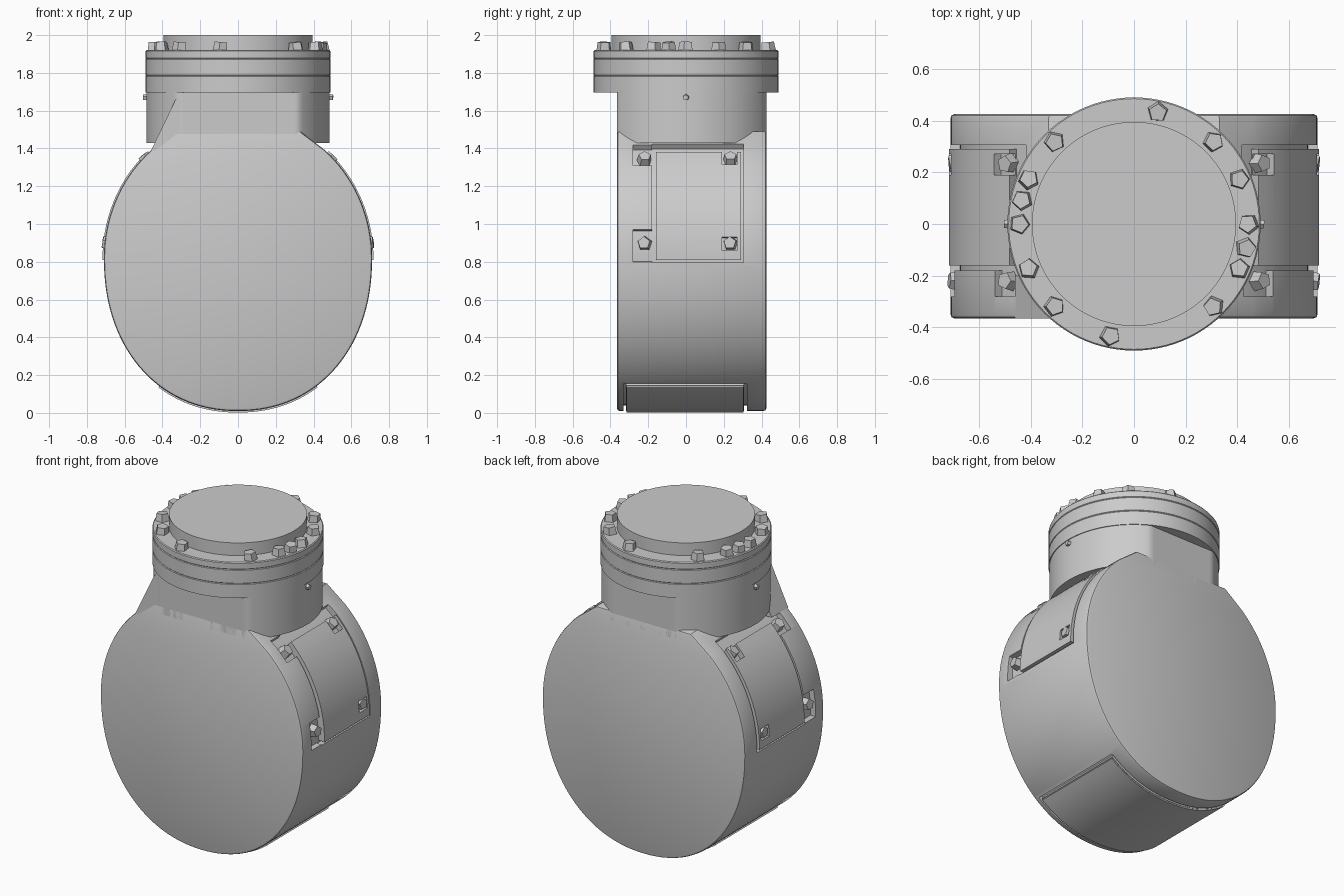
import bpy, bmesh, math, random
from math import sin, cos, radians, degrees, pi
from mathutils import Vector

random.seed(4)
if "Cube" in bpy.data.objects:
    bpy.data.objects.remove(bpy.data.objects["Cube"])

grey = bpy.data.materials.new("plain grey")
grey.use_nodes = True
grey.diffuse_color = (0.6, 0.6, 0.6, 1)
grey.node_tree.nodes["Principled BSDF"].inputs["Base Color"].default_value = (0.6, 0.6, 0.6, 1)

FRONT, BACK, MID = -0.365, 0.425, 0.82


def finish(name, bm):
    bmesh.ops.recalc_face_normals(bm, faces=bm.faces)
    me = bpy.data.meshes.new(name)
    bm.to_mesh(me)
    bm.free()
    ob = bpy.data.objects.new(name, me)
    bpy.context.collection.objects.link(ob)
    me.materials.append(grey)
    return ob


def prism(name, outline, y0, y1):
    """Extrude an x-z outline along y."""
    bm = bmesh.new()
    face = bm.faces.new([bm.verts.new((x, y0, z)) for x, z in outline])
    ext = bmesh.ops.extrude_face_region(bm, geom=[face])
    verts = [v for v in ext["geom"] if isinstance(v, bmesh.types.BMVert)]
    bmesh.ops.translate(bm, verts=verts, vec=(0, y1 - y0, 0))
    return finish(name, bm)


def lathe(name, profile, steps=96):
    bm = bmesh.new()
    vs = [bm.verts.new((r, 0, z)) for r, z in profile]
    es = [bm.edges.new(pair) for pair in zip(vs, vs[1:])]
    bmesh.ops.spin(bm, geom=vs + es, axis=(0, 0, 1), cent=(0, 0, 0), angle=2 * pi, steps=steps)
    bmesh.ops.remove_doubles(bm, verts=bm.verts, dist=1e-4)
    return finish(name, bm)


def rim(t, off=0.0):
    """Point on the egg-shaped housing rim at angle t (degrees)."""
    low = t < 0 or t > 180
    n, b = (2.15, 0.81) if low else (2, 0.75)
    c, s = cos(radians(t)), sin(radians(t))
    p = Vector((math.copysign(0.71 * abs(c) ** (2 / n), c), math.copysign(b * abs(s) ** (2 / n), s)))
    p += p.normalized() * off
    return p.x, p.y + MID


def rim_angle(z):
    d = z - MID
    if d < 0:
        return -degrees(math.asin((-d / 0.81) ** 1.075))
    return degrees(math.asin(d / 0.75))


def strip(name, t0, t1, off0, off1, y0, y1, side=1, n=14):
    """Curved slab that follows the rim."""
    ts = [t0 + (t1 - t0) * i / n for i in range(n + 1)]
    pts = [rim(t, off1) for t in ts] + [rim(t, off0) for t in reversed(ts)]
    return prism(name, [(side * x, z) for x, z in pts], y0, y1)


def z_strip(name, z0, z1, off0, off1, y0, y1, side):
    return strip(name, rim_angle(z0), rim_angle(z1), off0, off1, y0, y1, side)


def apply_mod(ob, mod):
    bpy.context.view_layer.objects.active = ob
    bpy.ops.object.modifier_apply(modifier=mod.name)


def cut(ob, cutter):
    mod = ob.modifiers.new("cut", "BOOLEAN")
    mod.operation, mod.solver, mod.object = "DIFFERENCE", "EXACT", cutter
    apply_mod(ob, mod)
    bpy.data.objects.remove(cutter)


def bolt(name, pos, normal, r=0.046, h=0.045):
    """Five-sided bolt head, slightly tilted and tapered."""
    bm = bmesh.new()
    bmesh.ops.create_cone(bm, cap_ends=True, segments=5, radius1=r, radius2=r * 0.8, depth=h * 2)
    ob = finish(name, bm)
    n = Vector(normal).normalized()
    tilt = Vector([random.uniform(-0.12, 0.12) for _ in range(3)])
    ob.rotation_mode = "QUATERNION"
    ob.rotation_quaternion = (n + tilt).to_track_quat("Z", "Y")
    ob.location = pos
    return ob


smooth = []

# Housing: deep egg-shaped drum with softened edges
top = rim_angle(1.39)
count = 96
arc = [rim(180 - top + (180 + 2 * top) * i / count) for i in range(count + 1)]
arc = [rim(t if t <= 180 else (t if t < 360 else t - 360)) for t in
       [180 - top + (180 + 2 * top) * i / count for i in range(count + 1)]]
housing = prism("housing", arc + [(0.33, 1.49), (-0.33, 1.49)], FRONT, BACK)
bev = housing.modifiers.new("soft", "BEVEL")
bev.width, bev.segments, bev.limit_method, bev.angle_limit = 0.014, 2, "ANGLE", radians(50)
apply_mod(housing, bev)

# Side hatches: recess, bolt pockets, curved cover and bolts
for side, tag in ((1, "left"), (-1, "right")):
    cut(housing, z_strip("recess", 0.795, 1.425, -0.035, 0.08, -0.18, 0.305, side))
    for z0, z1 in ((0.8, 0.97), (1.31, 1.42)):
        cut(housing, z_strip("pocket", z0, z1, -0.035, 0.08, -0.28, -0.15, side))
    cover = z_strip(tag + "_hatch_cover", 0.81, 1.375, -0.06, 0.007, -0.16, 0.29, side)
    for z0, z1 in ((0.86, 0.93), (1.31, 1.45)):
        cut(cover, z_strip("notch", z0, z1, -0.03, 0.08, 0.19, 0.27, side))
    smooth.append(cover)
    for z in (0.9, 1.355):
        x, pz = rim(rim_angle(z), -0.02)
        for y in (-0.22, 0.235):
            bolt(tag + "_hatch_bolt", (side * x, y, pz), (side * x, 0, pz - MID), 0.042, 0.03)
    # Small locating pin on the neck
    bolt(tag + "_neck_pin", (side * 0.485, 0, 1.67), (side, 0, 0), 0.02, 0.018)

# Bottom plate framed by narrow grooves
t0 = rim_angle(0.15)
for y in (-0.325, 0.315):
    cut(housing, strip("groove", -180 - t0 + 360, 360 + t0, -0.03, 0.05, y - 0.007, y + 0.007, n=30))
for side in (1, -1):
    cut(housing, strip("groove", t0 - 0.6, t0 + 0.6, -0.025, 0.05, -0.33, 0.32, side, n=2))
smooth.append(strip("bottom_plate", 180 - t0 + 1, 360 + t0 - 1, -0.03, 0.008, -0.315, 0.305, n=40))
smooth.append(housing)

# Neck: cylinder flattened where it meets the front and back faces
bm = bmesh.new()
bmesh.ops.create_cone(bm, cap_ends=True, segments=128, radius1=0.485, radius2=0.485, depth=0.29)
bmesh.ops.translate(bm, verts=bm.verts, vec=(0, 0, 1.575))
for v in bm.verts:
    v.co.y = min(max(v.co.y, FRONT), BACK)
smooth.append(finish("neck", bm))

# Sloped web joining the neck to the shoulder on one side
prism("neck_web", [(-0.3, 1.69), (-0.33, 1.66), (-0.46, 1.39), (-0.3, 1.39)], FRONT, -0.2)

# Collar with two shallow grooves, and the end cap on top
collar = [(0, 1.695), (0.49, 1.695)]
for z in (1.785, 1.875):
    collar += [(0.49, z - 0.004), (0.486, z), (0.49, z + 0.004)]
collar += [(0.49, 1.915), (0.485, 1.92), (0, 1.92)]
smooth.append(lathe("collar", collar))
smooth.append(lathe("end_cap", [(0, 1.9), (0.395, 1.9), (0.395, 2.0), (0, 2.0)]))

# Collar bolts: the same seven angles repeated half a turn on
for a in (78, 46, 23, 0, -12, -23, -46):
    for half in (0, 180):
        t = radians(a + half)
        bolt("collar_bolt", (0.443 * cos(t), 0.443 * sin(t), 1.93), (0, 0, 1), 0.044, 0.033)

bpy.ops.object.select_all(action="DESELECT")
for ob in smooth:
    ob.select_set(True)
bpy.context.view_layer.objects.active = housing
bpy.ops.object.shade_smooth_by_angle(angle=radians(30))
bpy.ops.object.select_all(action="DESELECT")
